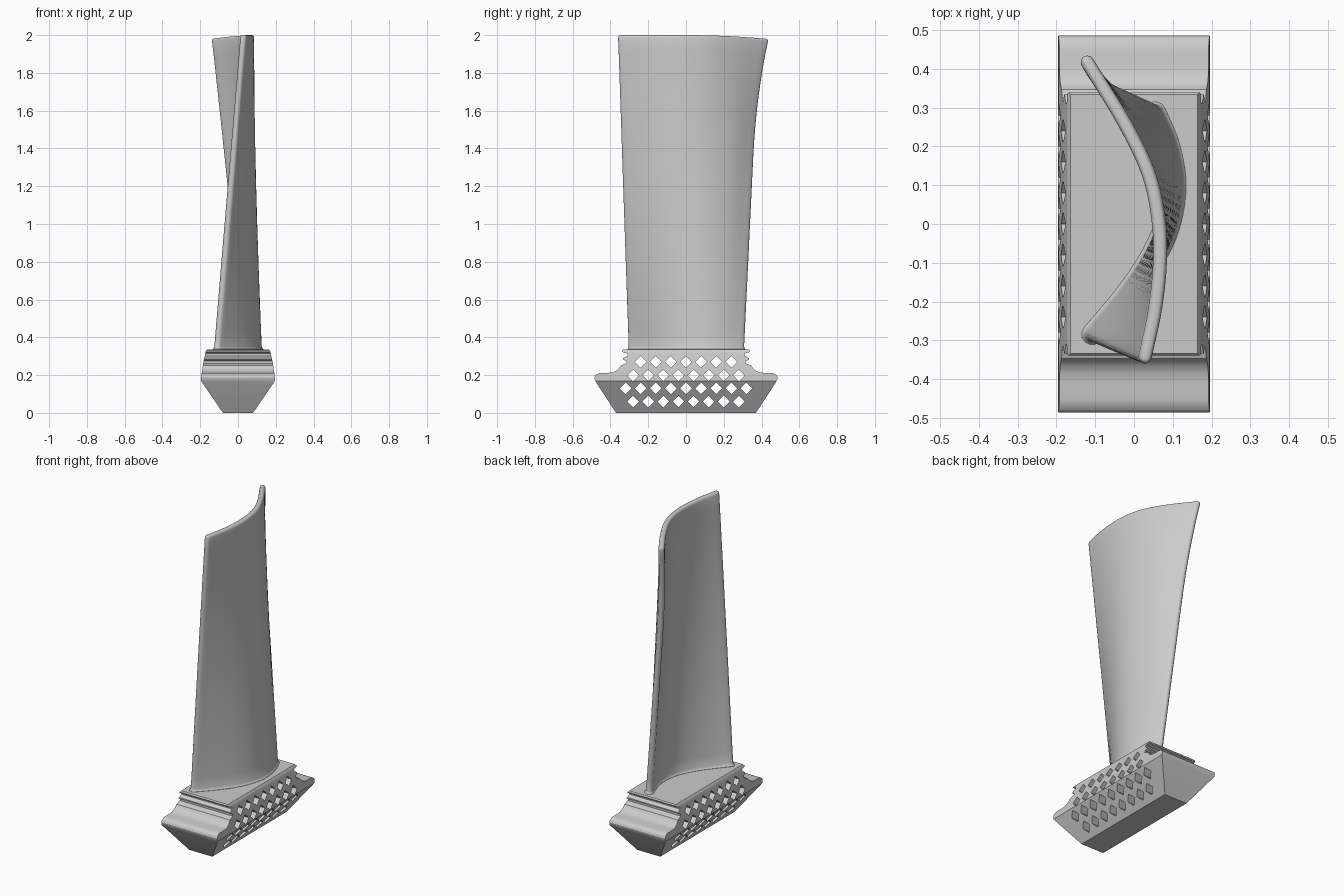
import bpy, bmesh, math
from mathutils import Vector

if "Cube" in bpy.data.objects:
    bpy.data.objects.remove(bpy.data.objects["Cube"])


def make_object(name, bm):
    bmesh.ops.recalc_face_normals(bm, faces=bm.faces)
    mesh = bpy.data.meshes.new(name)
    bm.to_mesh(mesh)
    bm.free()
    obj = bpy.data.objects.new(name, mesh)
    bpy.context.collection.objects.link(obj)
    return obj


def add_prism(bm, points, axis, half):
    """Extrude a (horizontal, z) outline along x or y."""
    def place(u, z, d):
        return (d, u, z) if axis == 'x' else (u, d, z)
    a = [bm.verts.new(place(u, z, -half)) for u, z in points]
    b = [bm.verts.new(place(u, z, half)) for u, z in points]
    bm.faces.new(a)
    bm.faces.new(b[::-1])
    n = len(points)
    for i in range(n):
        j = (i + 1) % n
        bm.faces.new((a[i], b[i], b[j], a[j]))


def mirrored(half_profile):
    return half_profile + [(-u, z) for u, z in reversed(half_profile)]


def activate(obj):
    bpy.ops.object.select_all(action='DESELECT')
    bpy.context.view_layer.objects.active = obj
    obj.select_set(True)


def boolean(obj, cutter, operation):
    mod = obj.modifiers.new(operation.lower(), 'BOOLEAN')
    mod.operation, mod.object, mod.solver = operation, cutter, 'EXACT'
    activate(obj)
    bpy.ops.object.modifier_apply(modifier=mod.name)
    bpy.data.objects.remove(cutter)


# Root block: side profile with rounded lip, concave neck and teeth
side = [(.37, 0), (.472, .155), (.483, .175), (.485, .187), (.48, .199),
        (.468, .208), (.45, .212), (.41, .212), (.385, .216), (.365, .226),
        (.353, .238), (.346, .25), (.315, .262), (.315, .274), (.333, .282),
        (.333, .29), (.31, .302), (.31, .314), (.337, .322), (.339, .329),
        (.333, .336)]
bm = bmesh.new()
add_prism(bm, mirrored(side), 'x', .25)
root = make_object("root_block", bm)

# Front profile trims the block to its tapered width
bm = bmesh.new()
add_prism(bm, mirrored([(.08, -.0), (.196, .17), (.194, .2), (.184, .265),
                        (.171, .325), (.163, .337)]), 'y', .6)
boolean(root, make_object("width_trim", bm), 'INTERSECT')

# Lattice of diamond holes through the block
bm = bmesh.new()
r = .031
for z, count in ((.27, 7), (.199, 8), (.13, 9), (.06, 8)):
    for i in range(count):
        y = (i - (count - 1) / 2) * .08
        add_prism(bm, [(y - r, z), (y, z - r), (y + r, z), (y, z + r)], 'x', .3)
boolean(root, make_object("hole_cutter", bm), 'DIFFERENCE')
activate(root)
bpy.ops.object.shade_smooth_by_angle(angle=math.radians(30))

# Blade: camber lines at root and tip, blended up the span
ROOT = [(-.108, -.284), (-.025, -.19), (.04, -.1), (.085, -.005),
        (.102, .1), (.088, .2), (.055, .288)]
TIP = [(.03, -.343), (.055, -.22), (.067, -.1), (.063, .01),
       (.037, .13), (-.025, .26), (-.122, .37)]
Z0, Z1, N, CAP = .336, 2.0, 30, 6


def camber(points, s):
    """Catmull-Rom spline through the points."""
    p = [2 * points[0] - points[1]] + points + [2 * points[-1] - points[-2]]
    x = s * (len(points) - 1)
    i = min(int(x), len(points) - 2)
    t = x - i
    a, b, c, d = p[i:i + 4]
    return .5 * (2 * b + (c - a) * t + (2 * a - 5 * b + 4 * c - d) * t * t
                 + (3 * b - a - 3 * c + d) * t ** 3)


def section(z, grow):
    """Closed outline of the airfoil at height z, rounded at both ends."""
    t = (z - Z0) / (Z1 - Z0)
    pts = [Vector(a).lerp(Vector(b), t) for a, b in zip(ROOT, TIP)]
    flare = max(0, (z - 1.35) / .65)
    pts[-1].y += .05 * flare ** 2
    sides, ends = ([], []), []
    for k in range(N + 1):
        s = k / N
        c = camber(pts, s)
        d = (camber(pts, min(1, s + .01)) - camber(pts, max(0, s - .01))).normalized()
        n = Vector((d.y, -d.x))
        h = (.019 - .002 * t) + (.006 - .005 * t) * math.sin(math.pi * s)
        h += grow
        sides[0].append(c + n * h)
        sides[1].append(c - n * h)
        if k in (0, N):
            ends.append((c, d, n, h))

    def arc(end, sign):
        c, d, n, h = end
        return [c + h * sign * (n * math.cos(math.pi * j / CAP)
                                + d * math.sin(math.pi * j / CAP))
                for j in range(1, CAP)]
    ring = sides[0] + arc(ends[1], 1) + sides[1][::-1] + arc(ends[0], -1)
    # The tip dips slightly toward the trailing edge
    return [(p.x, p.y, z - .02 * t ** 8 * max(0, p.y / .43) ** 2) for p in ring]


# Levels: root fillet, plain span, rounded tip
levels = [(.322, .008), (.337, .008), (.341, .004), (.352, 0)]
levels += [(.352 + (1.984 - .352) * i / 24, 0) for i in range(1, 25)]
levels += [(1.992, -.002), (1.997, -.005), (2.0, -.010)]

bm = bmesh.new()
rings = [[bm.verts.new(p) for p in section(z, g)] for z, g in levels]
m = len(rings[0])
for lo, hi in zip(rings, rings[1:]):
    for i in range(m):
        j = (i + 1) % m
        bm.faces.new((lo[i], lo[j], hi[j], hi[i]))
for ring in (rings[0], rings[-1]):
    first, last = ring[:N + 1], ring[N + CAP:2 * N + CAP + 1][::-1]
    for k in range(N):
        bm.faces.new((first[k], first[k + 1], last[k + 1], last[k]))
    bm.faces.new(ring[N:N + CAP + 1])
    bm.faces.new(ring[2 * N + CAP:] + ring[:1])
blade = make_object("blade", bm)
activate(blade)
bpy.ops.object.shade_smooth_by_angle(angle=math.radians(40))
